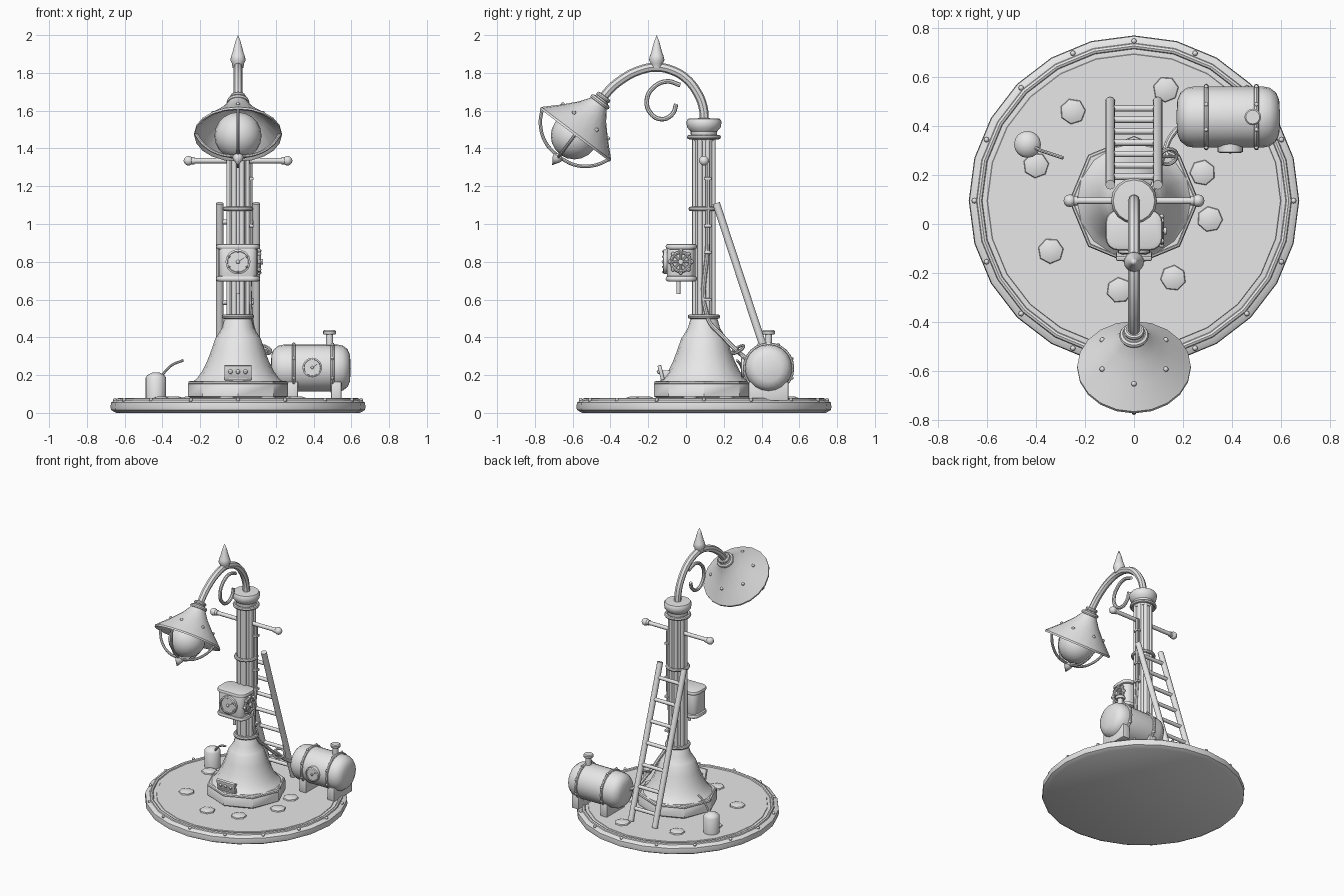
import bpy, bmesh, random
from math import sin, cos, pi, radians
from mathutils import Vector, Matrix

random.seed(4)
cube = bpy.data.objects.get("Cube")
if cube:
    bpy.data.objects.remove(cube)

grey = bpy.data.materials.new("plain_grey")
grey.use_nodes = True
grey.diffuse_color = (0.8, 0.8, 0.8, 1)
grey.node_tree.nodes["Principled BSDF"].inputs["Base Color"].default_value = (0.8, 0.8, 0.8, 1)
parts = []
CY = 0.095          # y of the column axis
UP = (0, 0, 1)


def add(name, data):
    ob = bpy.data.objects.new(name, data)
    data.materials.append(grey)
    bpy.context.collection.objects.link(ob)
    parts.append(ob)
    return ob


def mesh(name, bm):
    bmesh.ops.recalc_face_normals(bm, faces=bm.faces)
    me = bpy.data.meshes.new(name)
    bm.to_mesh(me)
    bm.free()
    return add(name, me)


def frame(loc, axis):
    return Matrix.Translation(loc) @ Vector(axis).to_track_quat('Z', 'Y').to_matrix().to_4x4()


def lathe(name, profile, loc, axis=UP, seg=16, turn=0.0, closed=False):
    """Spin (radius, height) pairs round an axis."""
    bm = bmesh.new()
    rings = [[bm.verts.new((r * cos(turn + 2 * pi * i / seg), r * sin(turn + 2 * pi * i / seg), h))
              for i in range(seg)] for r, h in profile]
    pairs = list(zip(rings, rings[1:])) + ([(rings[-1], rings[0])] if closed else [])
    for a, b in pairs:
        for i in range(seg):
            j = (i + 1) % seg
            bm.faces.new((a[i], a[j], b[j], b[i]))
    if not closed:
        bm.faces.new(rings[0])
        bm.faces.new(rings[-1])
    bmesh.ops.remove_doubles(bm, verts=bm.verts, dist=1e-5)
    bm.transform(frame(loc, axis))
    return mesh(name, bm)


def ring(name, R, r, loc, axis=UP, seg=24):
    circle = [(R + r * cos(k * pi / 4), r * sin(k * pi / 4)) for k in range(8)]
    return lathe(name, circle, loc, axis, seg, closed=True)


def rod(name, a, b, r, seg=12):
    a, b = Vector(a), Vector(b)
    return lathe(name, [(r, 0), (r, (b - a).length)], a, b - a, seg)


def ball(name, loc, r, seg=12):
    bm = bmesh.new()
    bmesh.ops.create_uvsphere(bm, u_segments=seg, v_segments=max(6, seg // 2), radius=r)
    bm.transform(Matrix.Translation(loc))
    return mesh(name, bm)


def tube(name, pts, r):
    cu = bpy.data.curves.new(name, 'CURVE')
    cu.dimensions = '3D'
    cu.bevel_depth, cu.bevel_resolution, cu.resolution_u = r, 2, 5
    cu.use_fill_caps = True
    sp = cu.splines.new('BEZIER')
    sp.bezier_points.add(len(pts) - 1)
    for bp, p in zip(sp.bezier_points, pts):
        bp.co = p
        bp.handle_left_type = bp.handle_right_type = 'AUTO'
    return add(name, cu)


def box(name, size, loc, edge=0.005, corner=0.0, tilt=0.0):
    bm = bmesh.new()
    bmesh.ops.create_cube(bm, size=1)
    bm.transform(Matrix.Diagonal((*size, 1)))
    if corner:
        posts = [e for e in bm.edges if abs(e.verts[0].co.z - e.verts[1].co.z) > 1e-4]
        bmesh.ops.bevel(bm, geom=posts, offset=corner, segments=4, profile=0.5, affect='EDGES')
    bm.transform(Matrix.Translation(loc) @ Matrix.Rotation(tilt, 4, 'X'))
    ob = mesh(name, bm)
    mod = ob.modifiers.new("edge", 'BEVEL')
    mod.width, mod.segments, mod.limit_method, mod.angle_limit = edge, 2, 'ANGLE', radians(40)
    return ob


def gauge(name, loc, axis, r):
    """Round dial with a raised rim, a hub and a needle."""
    m = frame(loc, axis)
    lathe(name, [(r, -.03), (r, .008), (r * .85, .012), (r * .82, .005), (0, .005)], loc, axis, 20)
    ball(name + "_hub", m @ Vector((0, 0, .008)), r * .16)
    rod(name + "_needle", m @ Vector((0, 0, .009)), m @ Vector((r * .5, r * .35, .009)), .004, 6)


# Round base, rim, bolts and paving stones
lathe("base_disc", [(.645, 0), (.672, .015), (.675, .03), (.672, .055), (.65, .068), (.6, .068), (.598, .071), (0, .071)],
      (0, CY, 0), seg=24)
ring("base_rim", .632, .013, (0, CY, .066))
for k in range(16):
    a = k * pi / 8
    ball("base_bolt", (.652 * cos(a), CY + .652 * sin(a), .068), .011, 8)
for x, y in [(-.25, .46), (.13, .55), (-.4, .24), (.28, .21), (.31, .02), (-.34, -.11), (.16, -.22), (-.06, -.27)]:
    lathe("paving_stone", [(.055, .066), (.05, .079), (.03, .086), (0, .087)], (x, y, 0), seg=7, turn=random.random() * 6)

# Octagonal foot, bell and column
lathe("column_foot", [(.24, .07), (.265, .088), (.265, .15), (.25, .17), (0, .17)], (0, CY, 0), seg=8)
ring("foot_moulding", .253, .011, (0, CY, .158), seg=8)
lathe("column_bell", [(.238, .165), (.215, .185), (.19, .22), (.165, .27), (.142, .33), (.12, .395), (.112, .405),
                      (.085, .45), (.068, .51), (.06, .52)], (0, CY, 0))
lathe("column_shaft", [(.055, .5), (.055, 1.47)], (0, CY, 0))
for k in range(8):
    a = (k + .5) * pi / 4
    x, y = .053 * cos(a), CY + .053 * sin(a)
    rod("column_flute", (x, y, .5), (x, y, 1.46), .013)
for z, r in [(.51, .074), (1.08, .07), (1.46, .078)]:
    ring("column_band", r, .012, (0, CY, z))
lathe("column_capital", [(.06, 1.44), (.07, 1.475), (.07, 1.49), (.088, 1.51), (.094, 1.54), (.085, 1.557), (.03, 1.56)],
      (0, CY, 0))

# Crossbar with ball ends
rod("crossbar", (-.26, CY, 1.335), (.26, CY, 1.335), .014)
for s in (-1, 1):
    ball("crossbar_end", (s * .262, CY, 1.335), .026)
    rod("crossbar_collar", (s * .23, CY, 1.335), (s * .245, CY, 1.335), .019)

# Curved arm, finial and scroll
arm = [(.098, 1.53), (.09, 1.62), (.06, 1.695), (0, 1.77), (-.07, 1.812), (-.155, 1.83), (-.25, 1.812),
       (-.34, 1.765), (-.41, 1.705), (-.455, 1.645)]
tube("lamp_arm", [(0, y, z) for y, z in arm], .024)
lathe("finial", [(.028, 1.825), (.032, 1.85), (.041, 1.868), (.036, 1.89), (.03, 1.905), (.014, 1.965), (0, 2)],
      (0, -.155, 0))
scroll = [(-.03, 1.735), (-.1, 1.755), (-.17, 1.725), (-.207, 1.66), (-.19, 1.59), (-.13, 1.555), (-.07, 1.585), (-.052, 1.635)]
tube("arm_scroll", [(0, y, z) for y, z in scroll], .012)

# Tilted lamp: shade, bulb and wire cage, built along the lamp's own axis
axis, rim = Vector((0, -.603, -.797)), Vector((0, -.585, 1.475))
lamp = frame(rim, axis)
lathe("lamp_shade", [(.038, -.235), (.055, -.2), (.09, -.15), (.15, -.085), (.232, -.006), (.232, .006), (.22, .004),
                     (.14, -.08), (.08, -.145), (0, -.17)], rim, axis, seg=20)
ring("shade_collar", .047, .013, lamp @ Vector((0, 0, -.215)), axis)
ring("shade_neck", .032, .011, lamp @ Vector((0, 0, -.245)), axis)
ball("lamp_bulb", lamp @ Vector((0, 0, .01)), .125, 20)
for k in range(6):
    a = (k + .5) * pi / 3
    ball("shade_rivet", lamp @ Vector((.15 * cos(a), .15 * sin(a), -.086)), .011, 8)
for k in range(4):
    c, s = cos(k * pi / 2), sin(k * pi / 2)
    tube("cage_wire", [lamp @ Vector((r * c, r * s, h)) for r, h in [(.222, 0), (.18, .07), (.1, .13), (0, .15)]], .009)
lathe("cage_tip", [(.012, .135), (.03, .15), (.026, .165), (0, .205)], rim, axis, 12)

# Control box with dial, handwheel and drain pipe
box("control_box", (.205, .145, .17), (0, -.028, .795), .005, .04)
for z in (.71, .88):
    box("control_box_cap", (.232, .165, .03), (0, -.025, z), .013, .05)
gauge("box_dial", (0, -.11, .8), (0, -1, 0), .066)
for k in range(6):
    a = (k + .5) * pi / 3
    ball("dial_screw", (.054 * cos(a), -.121, .8 + .054 * sin(a)), .006, 8)
rod("drain_pipe", (0, -.04, .63), (0, -.04, .72), .01)
rod("handwheel_axle", (.09, -.028, .8), (.132, -.028, .8), .014)
ring("handwheel", .05, .009, (.113, -.028, .8), (1, 0, 0))
for k in range(8):
    a = k * pi / 4
    tip = (.113, -.028 + .058 * cos(a), .8 + .058 * sin(a))
    rod("handwheel_spoke", (.113, -.028, .8), tip, .006, 8)
    ball("handwheel_knob", tip, .011, 8)

# Feed pipe down the column to the tank, with clips and a valve
tube("feed_pipe", [(.066, .115, 1.33), (.066, .115, .9), (.068, .115, .5), (.09, .19, .41), (.12, .28, .32),
                   (.16, .37, .25), (.22, .42, .235)], .012)
for z in (1.24, .99, .85, .6):
    box("pipe_clip", (.03, .04, .016), (.068, .115, z), .004)
ring("valve_wheel", .036, .008, (.14, .275, .335), (.3, -.5, .8))
rod("valve_stem", (.125, .3, .3), (.14, .275, .335), .008)
rod("valve_bar", (.11, .275, .346), (.17, .275, .324), .006, 8)

# Switch plate on the bell
box("switch_plate", (.145, .02, .08), (0, -.132, .213), .004, tilt=radians(14))
for x in (-.04, 0, .04):
    ball("switch_button", (x, -.143, .218), .012, 8)
box("switch_support", (.1, .1, .05), (0, -.085, .2))

# Ladder
top, foot = Vector((0, .16, 1.11)), Vector((0, .5, .075))
for s in (-1, 1):
    off = Vector((s * .097, 0, 0))
    rod("ladder_rail", foot + off, top + off, .02)
for k in range(7):
    p = foot.lerp(top, (k + .6) / 7.3)
    rod("ladder_rung", p - Vector((.097, 0, 0)), p + Vector((.097, 0, 0)), .013)

# Tank with bands, gauge, filler pipe and legs
TY, TZ = .437, .237
half = [(0, -.212), (.07, -.208), (.1, -.195), (.119, -.17), (.125, -.14)]
lathe("tank", half + [(r, -h) for r, h in reversed(half)], (.385, TY, TZ), (1, 0, 0), 20)
for x in (.295, .5):
    ring("tank_band", .126, .01, (x, TY, TZ), (1, 0, 0))
    for k in range(8):
        a = (k + .5) * pi / 4
        ball("band_rivet", (x, TY + .134 * cos(a), TZ + .134 * sin(a)), .009, 8)
for x in (.29, .52):
    box("tank_leg", (.055, .21, .1), (x, TY, .115))
gauge("tank_gauge", (.393, .303, .24), (0, -1, 0), .052)
rod("filler_pipe", (.485, TY, .34), (.485, TY, .425), .019)
lathe("filler_cap", [(.03, .415), (.034, .42), (.034, .432), (.028, .438)], (.485, TY, 0))

# Oil can
lathe("oil_can", [(.055, .07), (.055, .185), (.045, .2), (.02, .213), (0, .215)], (-.435, .325, 0))
tube("oil_can_spout", [(-.41, .315, .19), (-.38, .3, .225), (-.35, .29, .253), (-.29, .27, .278)], .007)

# Turn everything into plain meshes and smooth the rounded faces
bpy.ops.object.select_all(action='DESELECT')
for ob in parts:
    ob.select_set(True)
bpy.context.view_layer.objects.active = parts[0]
bpy.ops.object.convert(target='MESH')
bpy.ops.object.shade_smooth_by_angle(angle=radians(40))
